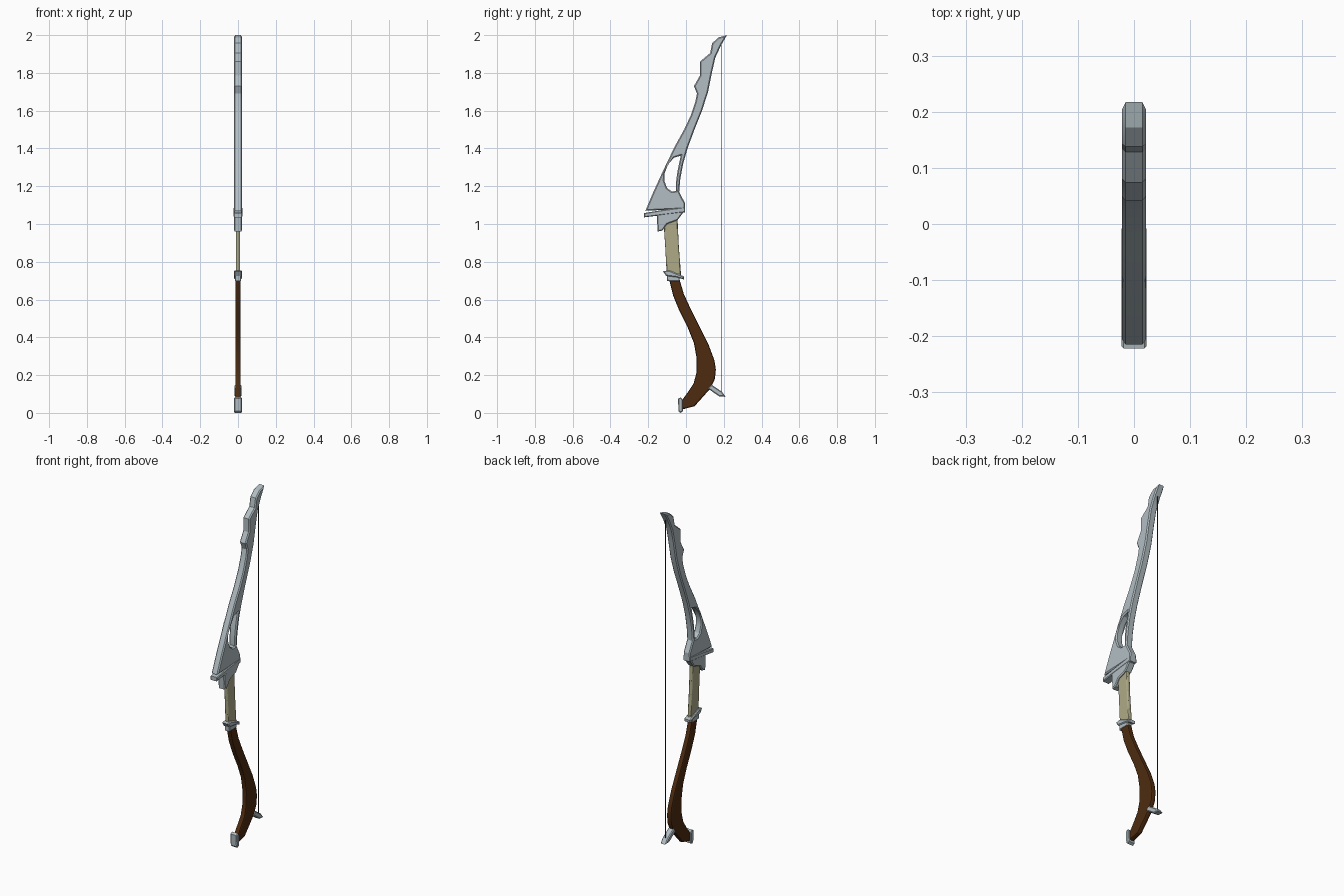
import bpy, math
from mathutils import Matrix, Vector

# local x -> world y, local y -> world z, local z -> world x
SIDE = Matrix(((0, 0, 1, 0), (1, 0, 0, 0), (0, 1, 0, 0), (0, 0, 0, 1)))


def material(name, color):
    m = bpy.data.materials.new(name)
    m.diffuse_color = color
    return m


steel = material("steel", (0.45, 0.52, 0.55, 1))
leather = material("leather", (0.42, 0.40, 0.24, 1))
wood = material("wood", (0.075, 0.024, 0.005, 1))
cord = material("cord", (0.03, 0.03, 0.04, 1))


def plate(name, outlines, half, bevel, mat, rounds=0):
    """Side-view (y, z) outlines, holes included, thickened to +-half in x with chamfered rims."""
    cu = bpy.data.curves.new(name, 'CURVE')
    cu.dimensions = '2D'
    cu.fill_mode = 'BOTH'
    cu.extrude = half - bevel
    cu.bevel_depth = bevel
    cu.offset = -bevel
    cu.bevel_resolution = rounds
    for pts in outlines:
        s = cu.splines.new('POLY')
        s.points.add(len(pts) - 1)
        for p, (y, z) in zip(s.points, pts):
            p.co = (y, z, 0, 1)
        s.use_cyclic_u = True
    tmp = bpy.data.objects.new(name + "_curve", cu)
    bpy.context.collection.objects.link(tmp)
    dg = bpy.context.evaluated_depsgraph_get()
    me = bpy.data.meshes.new_from_object(tmp.evaluated_get(dg))
    bpy.data.objects.remove(tmp)
    me.transform(SIDE)
    me.materials.clear()
    me.materials.append(mat)
    ob = bpy.data.objects.new(name, me)
    bpy.context.collection.objects.link(ob)
    bpy.context.view_layer.objects.active = ob
    bpy.ops.object.select_all(action='DESELECT')
    ob.select_set(True)
    bpy.ops.object.shade_smooth_by_angle(angle=math.radians(25))
    return ob


# upper blade limb with its eye-shaped opening
front = [(-.215, 1.07), (-.175, 1.165), (-.127, 1.27), (-.06, 1.41), (-.01, 1.50),
         (.025, 1.575), (.05, 1.65), (.058, 1.69), (.042, 1.73), (.073, 1.785),
         (.074, 1.86), (.128, 1.905), (.138, 1.957), (.172, 1.988), (.217, 2.0)]
back = [(.185, 1.945), (.155, 1.88), (.137, 1.80), (.117, 1.70), (.085, 1.60),
        (.045, 1.50), (.008, 1.40), (-.015, 1.32), (-.03, 1.24), (-.036, 1.17),
        (-.005, 1.11), (-.005, 1.08)]
eye = [(-.028, 1.362), (-.065, 1.35), (-.095, 1.315), (-.113, 1.27), (-.115, 1.23),
       (-.10, 1.19), (-.075, 1.172), (-.053, 1.175), (-.053, 1.22), (-.045, 1.28)]
plate("upper_blade", [front + back, eye], .021, .006, steel)

# band and socket under the blade
plate("blade_band", [[(-.222, 1.035), (-.222, 1.058), (-.12, 1.075), (-.005, 1.09),
                      (-.005, 1.062), (-.12, 1.048)]], .0225, .004, steel)
plate("blade_socket", [[(-.155, 1.05), (-.15, .96), (-.125, .965), (-.10, 1.00),
                        (-.045, 1.02), (-.015, 1.06), (-.03, 1.07)]], .021, .005, steel)

# grip
plate("grip", [[(-.12, 1.03), (-.045, 1.03), (-.038, .88), (-.026, .73),
                (-.102, .73), (-.11, .88)]], .0115, .008, leather, 2)

# lower collar: slanted guard over a small ferrule
plate("lower_guard", [[(-.122, .75), (-.09, .755), (-.01, .722), (-.012, .706),
                       (-.05, .718), (-.105, .725)]], .021, .005, steel)
plate("lower_ferrule", [[(-.102, .735), (-.03, .735), (-.035, .697), (-.10, .697)]],
      .016, .004, steel)

# curved wooden lower limb
plate("lower_limb", [[(-.09, .71), (-.035, .71), (-.012, .63), (.025, .55), (.075, .45),
                      (.12, .36), (.15, .28), (.158, .23), (.153, .18), (.13, .13),
                      (.09, .085), (.045, .035), (-.022, .018), (-.022, .065), (.01, .11),
                      (.04, .155), (.055, .21), (.056, .29), (.042, .37), (.01, .45),
                      (-.035, .54), (-.068, .62)]], .0145, .008, wood, 1)

# end cap and string horn on the lower limb
plate("end_cap", [[(-.042, .075), (-.028, .083), (-.018, .07), (-.017, .008), (-.03, 0),
                   (-.04, .01)]], .021, .004, steel)
plate("string_horn", [[(.115, .13), (.135, .15), (.19, .112), (.21, .085),
                       (.175, .088), (.14, .112)]], .018, .005, steel)

# bow string
bpy.ops.mesh.primitive_cylinder_add(vertices=6, radius=.0022, depth=1.85,
                                    location=(0, .187, 1.025))
string = bpy.context.object
string.name = "bow_string"
string.data.materials.append(cord)
